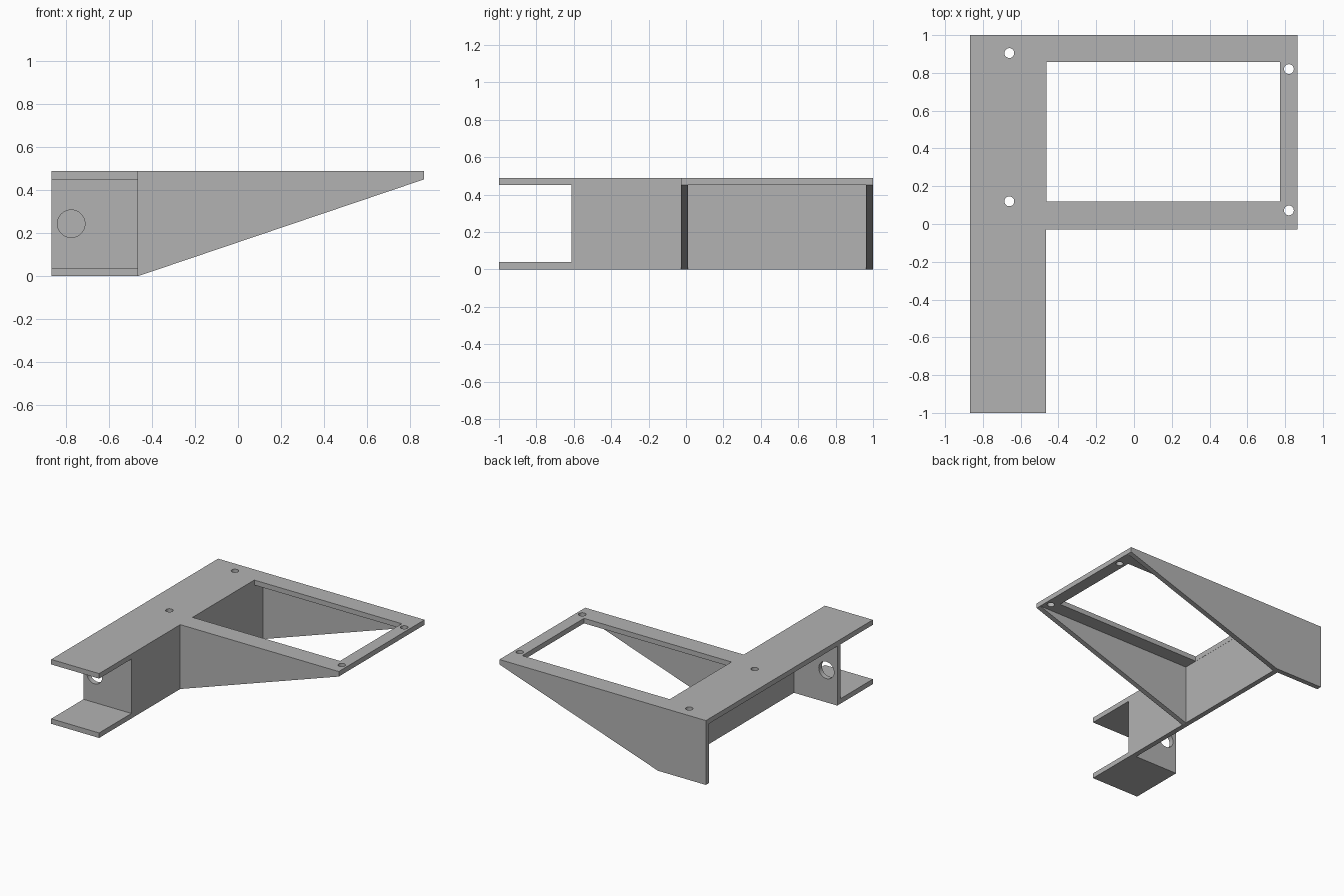
import bpy, bmesh
from math import pi, cos, sin, radians

default = bpy.data.objects.get("Cube")
if default:
    bpy.data.objects.remove(default, do_unlink=True)

grey = bpy.data.materials.new("plain grey")
grey.use_nodes = True
colour = (0.45, 0.45, 0.45, 1)
grey.diffuse_color = colour
grey.node_tree.nodes["Principled BSDF"].inputs["Base Color"].default_value = colour

# Main dimensions
T = 0.038                      # sheet thickness
TOP = 0.488
UNDER = TOP - T                # underside of the top plate
LEFT, RIGHT, RIB = -0.867, 0.865, -0.465
FRONT, BACK = -1.0, 1.0
FRAME_FRONT = -0.028           # front edge of the open frame
END_WALL = -0.613              # front face of the drilled end wall


def rect(x0, y0, x1, y1):
    return [(x0, y0), (x1, y0), (x1, y1), (x0, y1)]


def circle(x, y, r, n=40):
    return [(x + r * cos(2 * pi * i / n), y + r * sin(2 * pi * i / n)) for i in range(n)]


def sheet(name, loops, start, upright=False):
    """Cut a sheet from an outline plus holes; upright sheets lie in the xz plane."""
    curve = bpy.data.curves.new(name, "CURVE")
    curve.dimensions = "2D"
    curve.fill_mode = "BOTH"
    curve.extrude = T / 2
    for loop in loops:
        spline = curve.splines.new("POLY")
        spline.points.add(len(loop) - 1)
        for point, (x, y) in zip(spline.points, loop):
            point.co = (x, y, 0, 1)
        spline.use_cyclic_u = True
    curve.materials.append(grey)
    obj = bpy.data.objects.new(name, curve)
    bpy.context.collection.objects.link(obj)
    middle = start + T / 2
    obj.location = (0, middle, 0) if upright else (0, 0, middle)
    if upright:
        obj.rotation_euler.x = pi / 2
    bpy.ops.object.select_all(action="DESELECT")
    obj.select_set(True)
    bpy.context.view_layer.objects.active = obj
    bpy.ops.object.convert(target="MESH")
    obj = bpy.context.object
    bm = bmesh.new()
    bm.from_mesh(obj.data)
    bmesh.ops.remove_doubles(bm, verts=bm.verts, dist=0.0001)
    bmesh.ops.recalc_face_normals(bm, faces=bm.faces)
    bm.to_mesh(obj.data)
    bm.free()
    bpy.ops.object.shade_smooth_by_angle(angle=radians(30))
    return obj


# Top plate: long arm and frame, with a window and four screw holes
outline = [(LEFT, FRONT), (RIB, FRONT), (RIB, FRAME_FRONT), (RIGHT, FRAME_FRONT),
           (RIGHT, BACK), (LEFT, BACK)]
window = rect(RIB + 0.001, 0.118, 0.773, 0.858)
screws = [circle(x, y, 0.026) for x, y in
          ((-0.66, 0.905), (-0.66, 0.12), (0.82, 0.82), (0.82, 0.072))]
sheet("top_plate", [outline, window] + screws, UNDER)

# Tapered side walls; only the rear one runs on across the arm
sheet("rear_side_wall",
      [[(LEFT, 0), (RIB, 0), (RIGHT, UNDER), (LEFT, UNDER)]], BACK - T, True)
sheet("front_side_wall",
      [[(RIB, 0), (RIGHT, UNDER), (RIB, UNDER)]], FRAME_FRONT, True)

# Long rib below the arm, built from a stretch of sheet in plan
rib = sheet("long_rib", [rect(RIB - T, END_WALL + T, RIB, BACK - T)], 0)
for v in rib.data.vertices:
    if v.co.z > 0:
        v.co.z = UNDER - T / 2

# Drilled end wall and the lower shelf in front of it
sheet("end_wall", [rect(LEFT, T, RIB, UNDER), circle(-0.775, 0.244, 0.064)],
      END_WALL, True)
sheet("lower_shelf", [rect(LEFT, FRONT, RIB, END_WALL + T)], 0)
